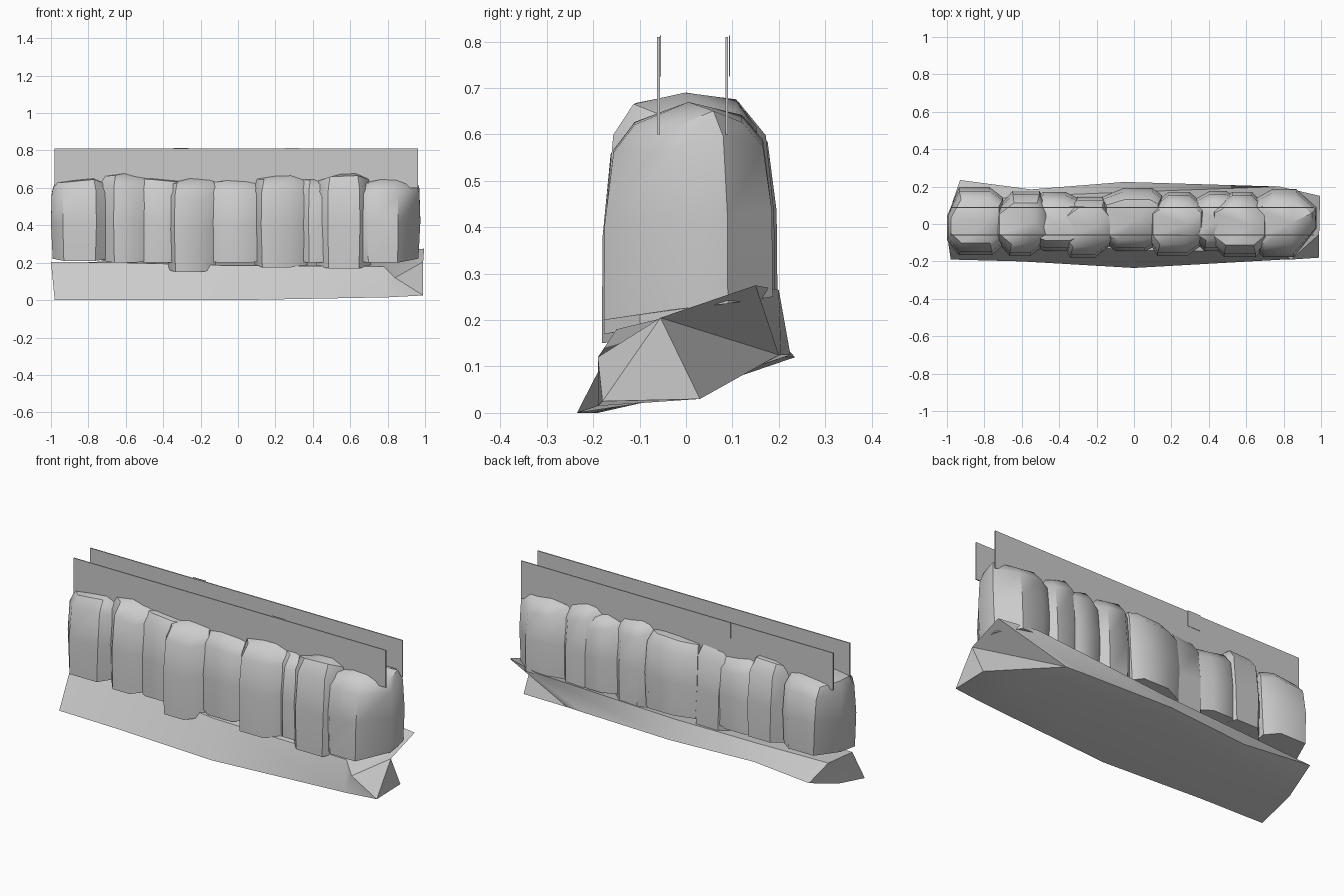
import bpy, bmesh, random
from mathutils import Vector

if "Cube" in bpy.data.objects:
    bpy.data.objects.remove(bpy.data.objects["Cube"])

random.seed(11)


def finish(name, bm, smooth=True):
    bmesh.ops.recalc_face_normals(bm, faces=bm.faces[:])
    me = bpy.data.meshes.new(name)
    bm.to_mesh(me)
    bm.free()
    ob = bpy.data.objects.new(name, me)
    bpy.context.collection.objects.link(ob)
    if smooth:
        bpy.ops.object.select_all(action='DESELECT')
        bpy.context.view_layer.objects.active = ob
        ob.select_set(True)
        bpy.ops.object.shade_smooth_by_angle(angle=0.7)
    return ob


def loft(bm, rings, tip_a=None, tip_b=None):
    vs = [[bm.verts.new(p) for p in r] for r in rings]
    n = len(vs[0])
    for a, b in zip(vs, vs[1:]):
        for i in range(n):
            j = (i + 1) % n
            bm.faces.new((a[i], a[j], b[j], b[i]))
    for ring, tip in ((vs[0], tip_a), (vs[-1], tip_b)):
        if tip:
            t = bm.verts.new(tip)
            for i in range(n):
                bm.faces.new((ring[i], ring[(i + 1) % n], t))
        else:
            bm.faces.new(ring)


# Sloping stone base: front bottom, middle, back bottom, back top, front top
sections = [
    [(-.98, -.19, 0), (-.97, .03, .05), (-.93, .235, .12), (-.97, .12, .20), (-1, -.05, .205)],
    [(-.6, -.20, 0), (-.6, .03, .055), (-.55, .185, .12), (-.55, .15, .21), (-.6, -.08, .20)],
    [(0, -.235, 0), (0, .03, .06), (-.05, .225, .125), (-.05, .17, .22), (-.05, -.14, .185)],
    [(.8, -.19, .015), (.8, .03, .04), (.5, .205, .125), (.78, .20, .265), (.78, -.15, .18)],
    [(.99, -.18, .025), (.99, .03, .03), (.6, .20, .125), (.995, .15, .275), (.84, -.19, .12)],
]
bm = bmesh.new()
loft(bm, sections, (-.97, 0, .12), (.99, -.055, .205))
finish("base_slab", bm)

# Upright boulders: x min, x max, front y, back y, front bottom z, top z, peak x
boulders = [
    (-1.0, -.70, -.16, .19, .21, .66, -.78),
    (-.74, -.45, -.165, .17, .20, .69, -.54),
    (-.58, -.25, -.14, .165, .20, .66, -.42),
    (-.38, -.11, -.175, .14, .15, .67, -.21),
    (-.17, .15, -.14, .185, .20, .66, .02),
    (.08, .38, -.165, .165, .175, .69, .29),
    (.31, .56, -.14, .17, .20, .66, .46),
    (.41, .72, -.17, .165, .17, .69, .62),
    (.64, .975, -.17, .18, .20, .67, .84),
]
for k, (x0, x1, y0, y1, zb, zt, px) in enumerate(boulders):
    cx, cy, rx, ry = (x0 + x1) / 2, (y0 + y1) / 2, (x1 - x0) / 2, (y1 - y0) / 2
    # Big stones have bevelled sides, gap stones are fuller, the row ends are wedges
    side = .7 if k % 2 == 0 else .52
    left = (-.55, .15) if k == 0 else (-side, side)
    right = (-.1, .42) if k == 8 else (-side, side)
    outline = [(-1, left[0]), (-.6, -1), (.45, -1), (1, right[0]),
               (1, right[1]), (.5, 1), (-.45, 1), (-1, left[1])]
    wobble = [random.uniform(-.2, .2) for _ in outline]
    rings = []
    for t, sx, sy in ((0, .94, 1.04), (.45, 1, 1.03), (.82, .97, .92), (.95, .86, .66)):
        ring = []
        for (u, v), w in zip(outline, wobble):
            low = zb + .05 * (v + 1) / 2
            x = cx + (u + (w if abs(v) == 1 else 0)) * rx * sx
            y = cy + (v + (w * .4 if abs(u) == 1 else 0)) * ry * sy
            z = low + (zt - .01 - low) * t + (w * .1 if t > .5 else 0)
            ring.append((x, y, z))
        rings.append(ring)
    bm = bmesh.new()
    loft(bm, rings, None, (px, cy, zt))
    finish(f"boulder_{k + 1}", bm)


def box(name, lo, hi):
    bm = bmesh.new()
    bmesh.ops.create_cube(bm, size=1)
    lo, hi = Vector(lo), Vector(hi)
    for v in bm.verts:
        v.co = (lo + hi) / 2 + Vector(c * s for c, s in zip(v.co, hi - lo))
    return finish(name, bm, False)


# Two thin upright panels along the top, each with a small tab
for name, y, tx, ty in (("front", -.059, .25, -.055), ("back", .088, -.345, .094)):
    box(name + "_panel", (-.98, y - .003, .60), (.963, y + .003, .81))
    box(name + "_tab", (tx, ty - .001, .725), (tx + .08, ty + .001, .813))
